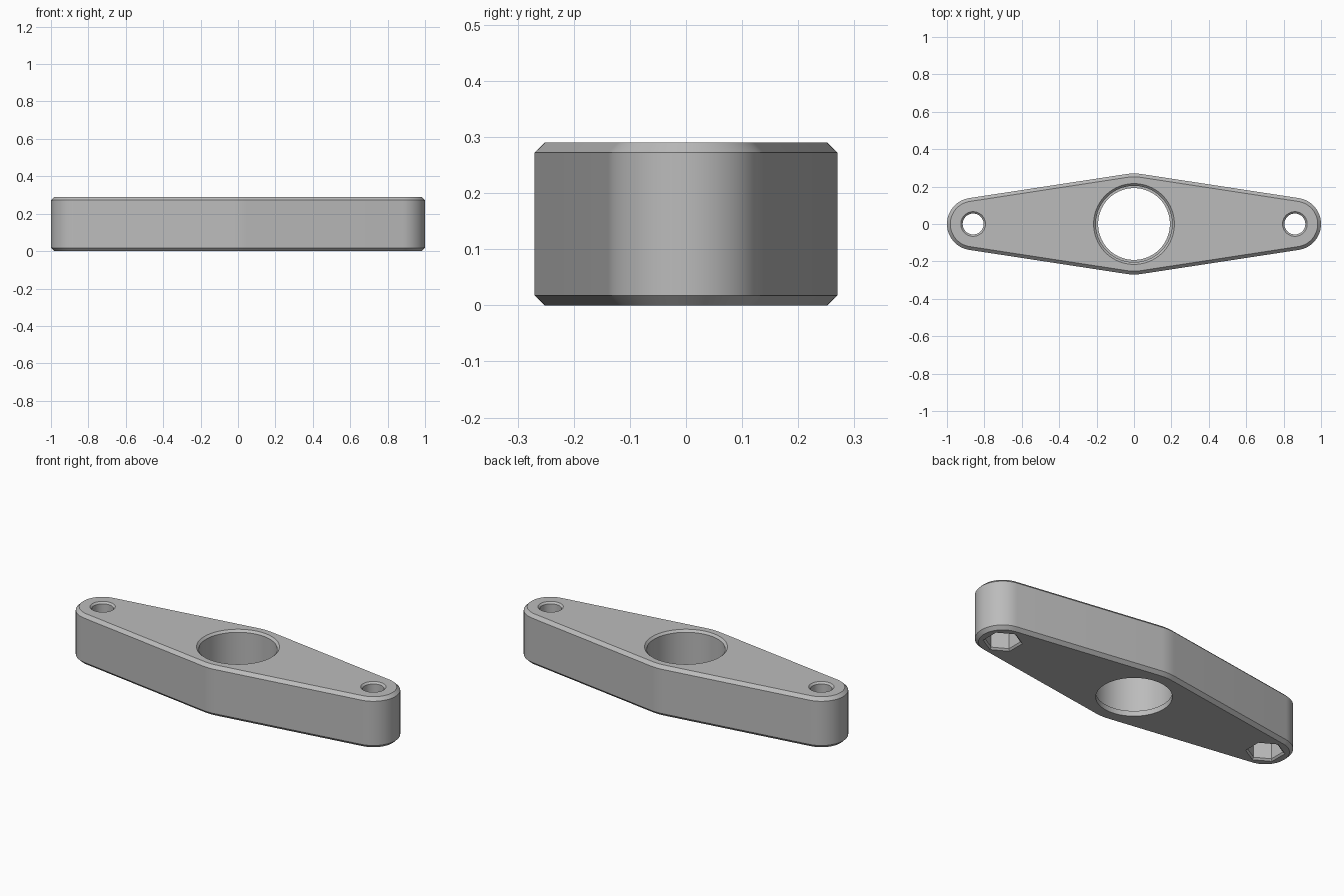
import bpy
import math

old = bpy.data.objects.get("Cube")
if old:
    bpy.data.objects.remove(old, do_unlink=True)

HEIGHT, CHAMFER = 0.29, 0.018
END_X, END_R, MID_R = 0.86, 0.14, 0.27

grey = bpy.data.materials.new("plain grey")
grey.use_nodes = True
grey.diffuse_color = (0.5, 0.5, 0.5, 1)
grey.node_tree.nodes["Principled BSDF"].inputs["Base Color"].default_value = (0.5, 0.5, 0.5, 1)


def loft(name, loops):
    """Closed solid skinned through loops of equal length, bottom to top."""
    n = len(loops[0])
    verts = [p for loop in loops for p in loop]
    faces = [list(range(n))[::-1], list(range(len(verts) - n, len(verts)))]
    for k in range(len(loops) - 1):
        for i in range(n):
            j = (i + 1) % n
            faces.append([k * n + i, k * n + j, (k + 1) * n + j, (k + 1) * n + i])
    mesh = bpy.data.meshes.new(name)
    mesh.from_pydata(verts, [], faces)
    mesh.materials.append(grey)
    obj = bpy.data.objects.new(name, mesh)
    bpy.context.collection.objects.link(obj)
    return obj


def arc(cx, r, start, end, steps, z):
    angles = [start + (end - start) * i / steps for i in range(steps + 1)]
    return [(cx + r * math.cos(a), r * math.sin(a), z) for a in angles]


def outline(inset, z):
    """Tangent outline around the middle circle and the two end circles."""
    t = math.asin((MID_R - END_R) / END_X)
    q = math.pi / 2
    e, m = END_R - inset, MID_R - inset
    return (arc(END_X, e, t - q, q - t, 32, z) + arc(0, m, q - t, q + t, 6, z)
            + arc(-END_X, e, q + t, 3 * q - t, 32, z) + arc(0, m, 3 * q - t, 3 * q + t, 6, z))


def turned(name, cx, profile, sides, turn=0):
    """Cutter with regular cross-sections given as (radius, height)."""
    step = math.tau / sides
    obj = loft(name, [arc(cx, r, turn, turn + math.tau - step, sides - 1, z) for r, z in profile])
    obj.hide_render = True
    obj.hide_set(True)
    return obj


# Chamfered diamond-shaped plate
body = loft("flange_body", [outline(CHAMFER, 0), outline(0, CHAMFER),
                            outline(0, HEIGHT - CHAMFER), outline(CHAMFER, HEIGHT)])

# Central bore with a narrow lip at the bottom and a chamfered top rim
cutters = [turned("bore_cutter", 0, [(0.192, -0.05), (0.192, 0.03), (0.204, 0.03),
                                     (0.204, HEIGHT - 0.012), (0.216, HEIGHT), (0.216, 0.35)], 96)]

# Bolt holes with hexagonal nut pockets underneath
for side, x in (("left", END_X), ("right", -END_X)):
    cutters.append(turned(side + "_bolt_cutter", x,
                          [(0.056, 0.05), (0.056, HEIGHT - 0.01), (0.066, HEIGHT), (0.066, 0.35)], 48))
    cutters.append(turned(side + "_nut_cutter", x,
                          [(0.1, -0.05), (0.1, 0), (0.09, 0.01), (0.09, 0.1)], 6, math.pi / 6))

for cutter in cutters:
    mod = body.modifiers.new(cutter.name, "BOOLEAN")
    mod.operation = "DIFFERENCE"
    mod.solver = "EXACT"
    mod.object = cutter

# Bake the cuts, then smooth the rounded walls
bpy.context.view_layer.objects.active = body
body.select_set(True)
for mod in list(body.modifiers):
    bpy.ops.object.modifier_apply(modifier=mod.name)
for cutter in cutters:
    bpy.data.objects.remove(cutter, do_unlink=True)
bpy.ops.object.shade_smooth_by_angle(angle=math.radians(25))
